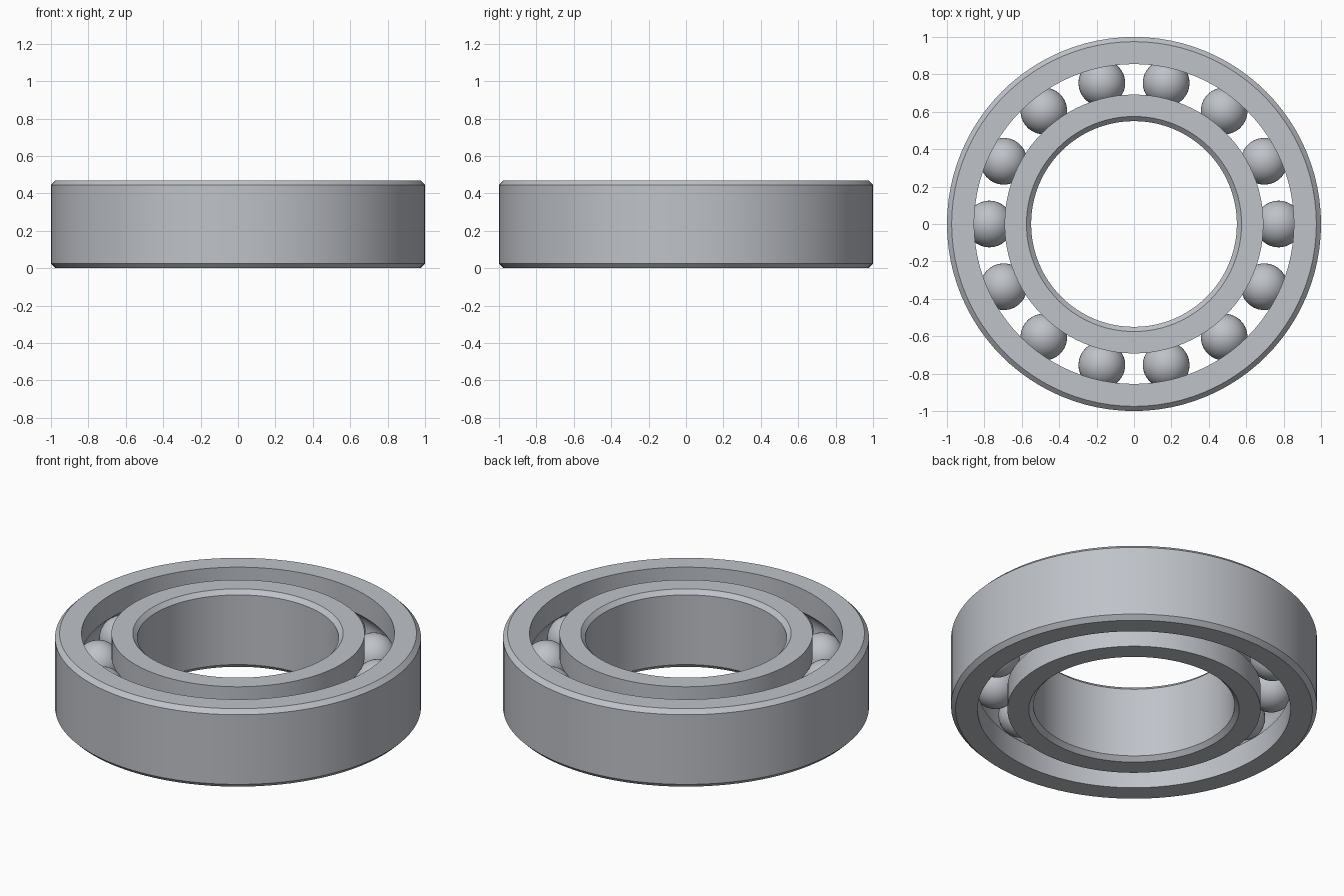
import bpy, bmesh
from math import radians, pi, sin, cos, acos

SEGMENTS = 96
HEIGHT = 0.47
MID = HEIGHT / 2
PITCH = 0.773      # radius of the ball circle
BALL = 0.126       # ball radius
BALLS = 14
CHAMFER = 0.025

cube = bpy.data.objects.get("Cube")
if cube:
    bpy.data.objects.remove(cube, do_unlink=True)

# Steel
steel = bpy.data.materials.new("steel grey")
steel.use_nodes = True
colour = (0.52, 0.54, 0.58, 1)
steel.diffuse_color = colour
steel.node_tree.nodes["Principled BSDF"].inputs["Base Color"].default_value = colour


def finish(name, bm):
    bmesh.ops.recalc_face_normals(bm, faces=bm.faces)
    mesh = bpy.data.meshes.new(name)
    bm.to_mesh(mesh)
    bm.free()
    mesh.materials.append(steel)
    obj = bpy.data.objects.new(name, mesh)
    bpy.context.collection.objects.link(obj)
    bpy.ops.object.select_all(action="DESELECT")
    obj.select_set(True)
    bpy.context.view_layer.objects.active = obj
    bpy.ops.object.shade_smooth_by_angle(angle=radians(30))
    return obj


def ring(name, plain, land, side):
    """Spin a chamfered section; side is +1 for the outer ring, -1 for the inner."""
    inset = plain - side * CHAMFER
    section = [(land, HEIGHT), (inset, HEIGHT), (plain, HEIGHT - CHAMFER),
               (plain, CHAMFER), (inset, 0), (land, 0)]
    # Round ball groove in the raceway
    half = acos(abs(land - PITCH) / BALL)
    steps = 12
    for i in range(steps + 1):
        a = -half + 2 * half * i / steps
        section.append((PITCH + side * BALL * cos(a), MID + BALL * sin(a)))
    bm = bmesh.new()
    loops = []
    for s in range(SEGMENTS):
        t = 2 * pi * s / SEGMENTS
        loops.append([bm.verts.new((r * cos(t), r * sin(t), z)) for r, z in section])
    n = len(section)
    for s in range(SEGMENTS):
        a, b = loops[s], loops[(s + 1) % SEGMENTS]
        for i in range(n):
            j = (i + 1) % n
            bm.faces.new((a[i], b[i], b[j], a[j]))
    return finish(name, bm)


# Races
ring("outer_ring", 1.0, 0.855, 1)
ring("inner_ring", 0.55, 0.692, -1)

# Balls
for k in range(BALLS):
    bm = bmesh.new()
    bmesh.ops.create_uvsphere(bm, u_segments=32, v_segments=20, radius=BALL - 0.001)
    ball = finish(f"ball_{k + 1}", bm)
    t = 2 * pi * k / BALLS
    ball.location = (PITCH * cos(t), PITCH * sin(t), MID)
    ball.rotation_euler.z = t
